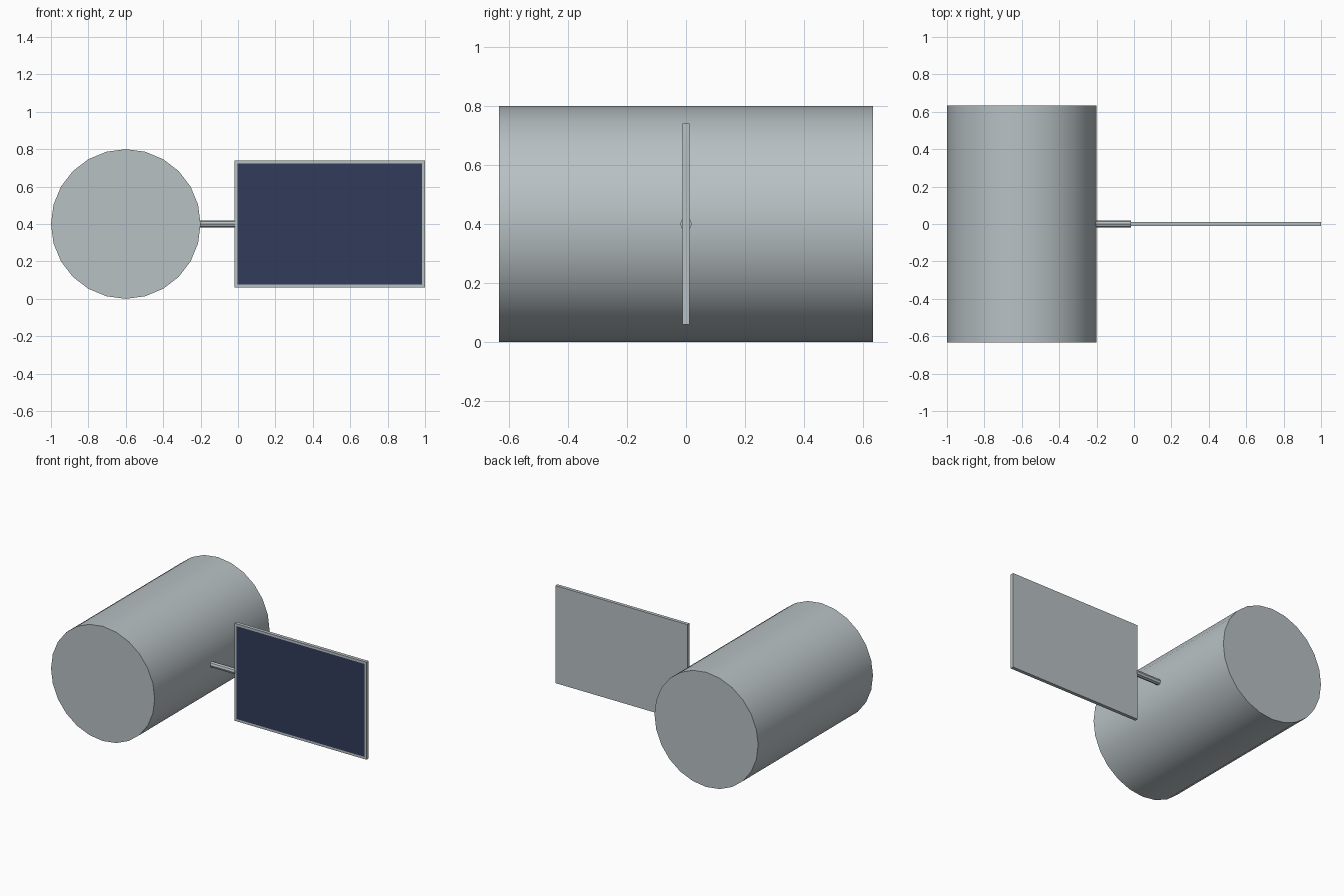
import bpy
import bmesh
from math import pi, radians
from mathutils import Matrix

default = bpy.data.objects.get("Cube")
if default:
    bpy.data.objects.remove(default, do_unlink=True)


def material(name, rgb):
    mat = bpy.data.materials.new(name)
    mat.use_nodes = True
    mat.diffuse_color = (*rgb, 1)
    mat.node_tree.nodes["Principled BSDF"].inputs["Base Color"].default_value = (*rgb, 1)
    return mat


def add_object(name, bm, *mats):
    mesh = bpy.data.meshes.new(name)
    bm.normal_update()
    bm.to_mesh(mesh)
    bm.free()
    for mat in mats:
        mesh.materials.append(mat)
    obj = bpy.data.objects.new(name, mesh)
    bpy.context.collection.objects.link(obj)
    return obj


def cylinder(name, sides, radius, length, centre, axis, mat):
    bm = bmesh.new()
    turn = Matrix.Rotation(pi / 2, 4, axis)
    bmesh.ops.create_cone(bm, cap_ends=True, segments=sides, radius1=radius,
                          radius2=radius, depth=length,
                          matrix=Matrix.Translation(centre) @ turn)
    obj = add_object(name, bm, mat)
    bpy.ops.object.select_all(action="DESELECT")
    obj.select_set(True)
    bpy.context.view_layer.objects.active = obj
    bpy.ops.object.shade_smooth_by_angle(angle=radians(30))
    return obj


metal = material("light grey metal", (0.48, 0.533, 0.553))
navy = material("navy solar cells", (0.032, 0.044, 0.1))

# Drum body lying along y, and the strut reaching out to the panel
cylinder("body", 24, 0.4, 1.266, (-0.6, 0, 0.4), "X", metal)
cylinder("panel_strut", 8, 0.02, 0.2, (-0.115, 0, 0.4), "Y", metal)

# Thin panel with the cell area inset on its front face
bm = bmesh.new()
bmesh.ops.create_cube(bm, size=1, matrix=Matrix.Translation((0.49, 0, 0.4))
                      @ Matrix.Diagonal((1.02, 0.024, 0.68, 1)))
bm.normal_update()
front = [f for f in bm.faces if f.normal.y < -0.9]
bmesh.ops.inset_region(bm, faces=front, thickness=0.016, use_even_offset=True)
for face in front:
    face.material_index = 1
add_object("solar_panel", bm, metal, navy)
